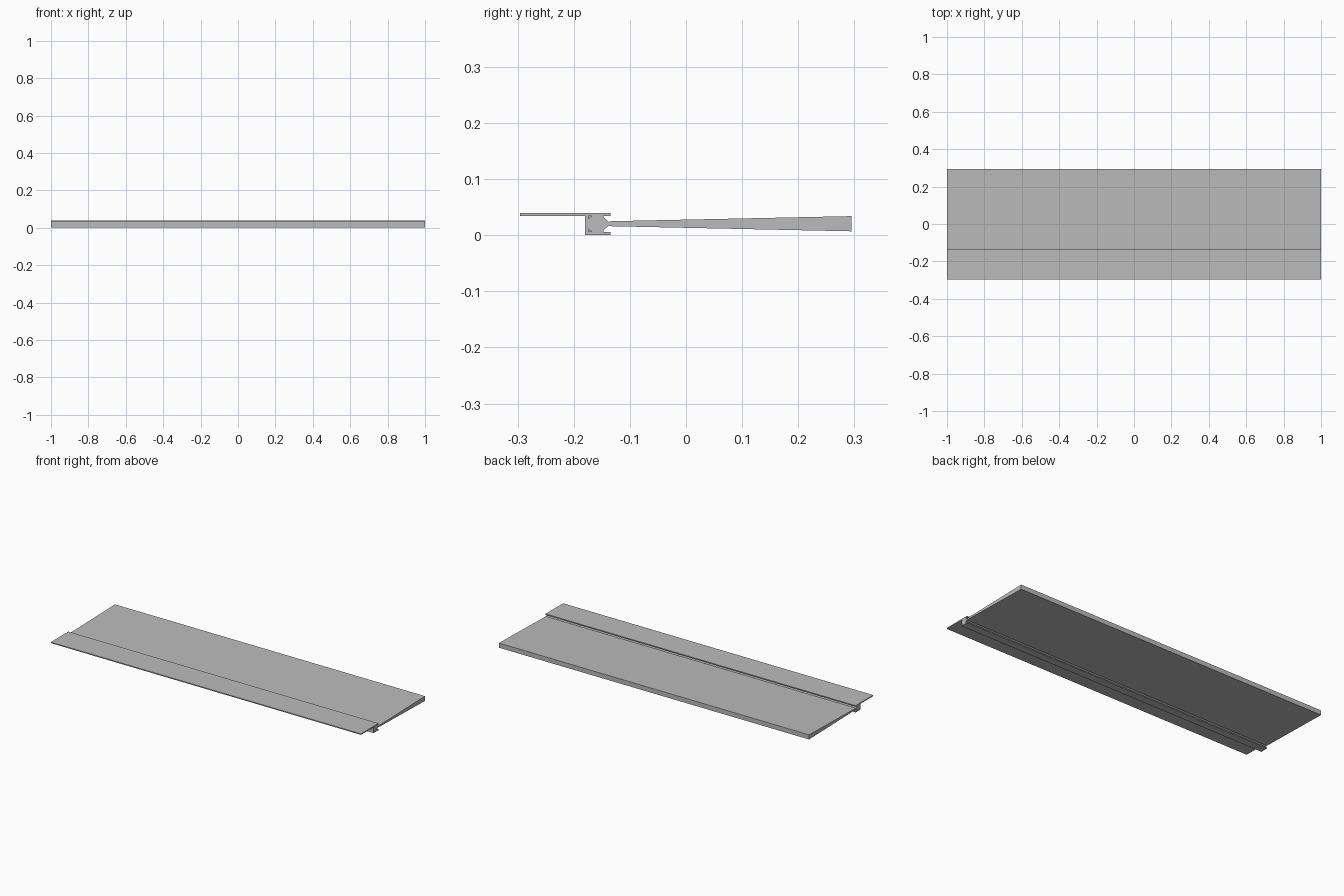
import bpy
import bmesh

cube = bpy.data.objects.get("Cube")
if cube:
    bpy.data.objects.remove(cube, do_unlink=True)

grey = bpy.data.materials.new("plain_grey")
grey.use_nodes = True
colour = (0.5, 0.5, 0.5, 1)
grey.diffuse_color = colour
grey.node_tree.nodes["Principled BSDF"].inputs["Base Color"].default_value = colour

MID = 0.0205   # height of the panel's centre line


def extrude_x(name, profile, x0=-1.0, x1=1.0):
    """Extrude a closed (y, z) profile along x."""
    bm = bmesh.new()
    face = bm.faces.new([bm.verts.new((x0, y, z)) for y, z in profile])
    out = bmesh.ops.extrude_face_region(bm, geom=[face])
    moved = [v for v in out["geom"] if isinstance(v, bmesh.types.BMVert)]
    bmesh.ops.translate(bm, verts=moved, vec=(x1 - x0, 0, 0))
    bmesh.ops.recalc_face_normals(bm, faces=bm.faces)
    mesh = bpy.data.meshes.new(name)
    bm.to_mesh(mesh)
    bm.free()
    mesh.materials.append(grey)
    obj = bpy.data.objects.new(name, mesh)
    bpy.context.collection.objects.link(obj)
    return obj


# Long edge rail: top flange, chamfered nose and short lower lip
rail = extrude_x("edge_rail", [
    (-0.296, 0.034), (-0.18, 0.034), (-0.18, 0), (-0.135, 0),
    (-0.135, 0.006), (-0.147, 0.006), (-0.147, 0.009), (-0.138, 0.017),
    (-0.138, 0.024), (-0.147, 0.032), (-0.147, 0.034), (-0.135, 0.034),
    (-0.135, 0.04), (-0.296, 0.04)])

# Small triangular sockets in both ends of the rail
for side in (-1, 1):
    for up in (-1, 1):
        z = MID + up * 0.011
        cutter = extrude_x("socket_cutter", [
            (-0.174, z + up * 0.003), (-0.168, z + up * 0.003),
            (-0.174, z - up * 0.002)], side * 0.99, side * 1.01)
        cutter.hide_render = True
        cutter.hide_set(True)
        cut = rail.modifiers.new("socket", 'BOOLEAN')
        cut.operation = 'DIFFERENCE'
        cut.solver = 'EXACT'
        cut.object = cutter

# Tapered panel, thickening towards the back
extrude_x("tapered_panel", [
    (-0.14, MID - 0.003), (-0.132, MID - 0.0045), (0.295, MID - 0.0135),
    (0.295, MID + 0.0135), (-0.132, MID + 0.0045), (-0.14, MID + 0.003)])
